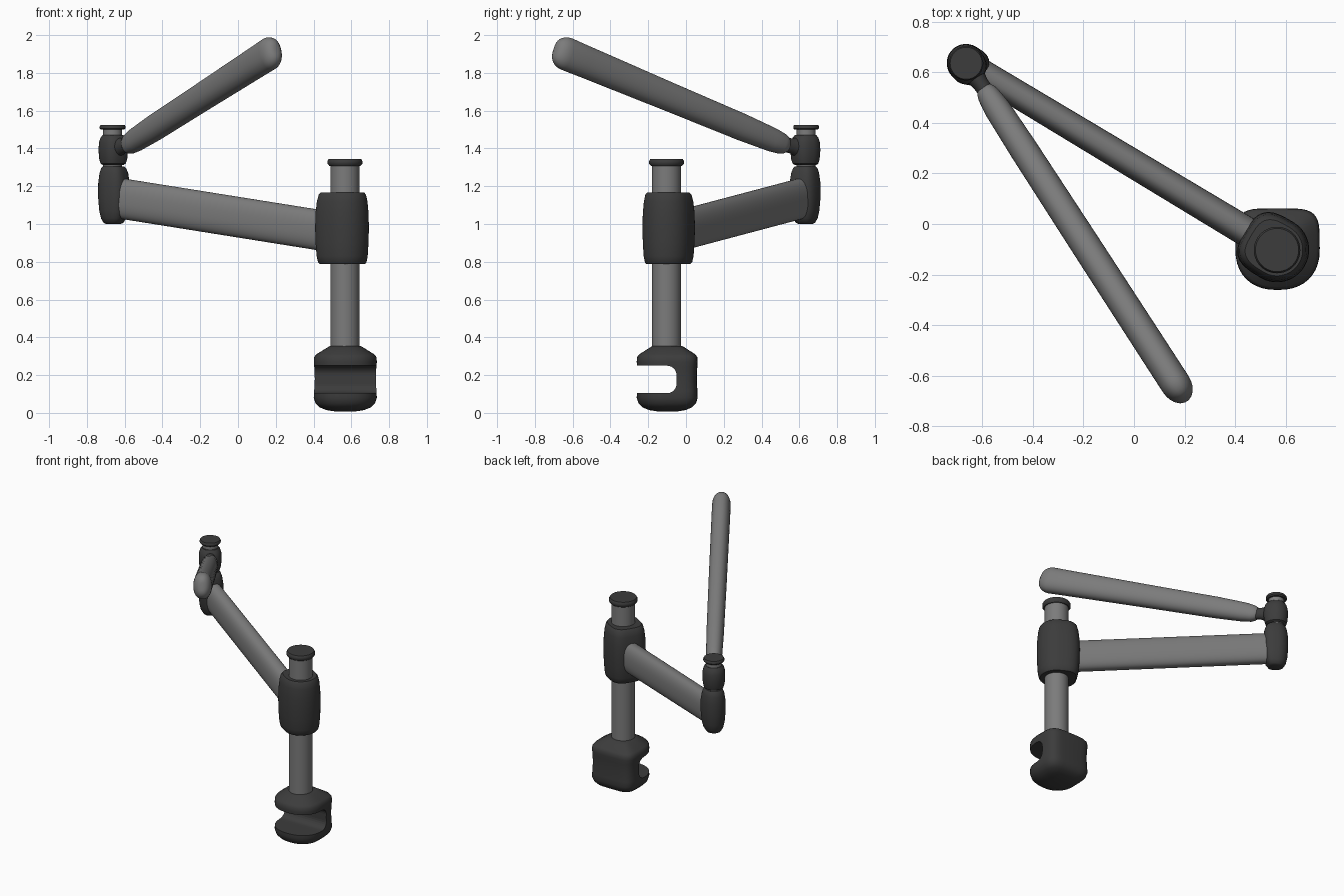
import bpy, bmesh, math
from mathutils import Vector

if "Cube" in bpy.data.objects:
    bpy.data.objects.remove(bpy.data.objects["Cube"])


def material(name, value):
    mat = bpy.data.materials.new(name)
    mat.use_nodes = True
    colour = (value, value, value, 1)
    mat.diffuse_color = colour
    mat.node_tree.nodes["Principled BSDF"].inputs["Base Color"].default_value = colour
    return mat


GREY = material("mid grey metal", 0.2)
DARK = material("dark grey plastic", 0.045)
UP = Vector((0, 0, 1))
SIDES = 40


def section(front, side, n_front=2, n_back=2, back=None):
    """Closed outline in (u, v): a superellipse with its own roundness on the +u half."""
    pts = []
    for i in range(SIDES):
        a = math.tau * i / SIDES
        c, s = math.cos(a), math.sin(a)
        n, r = (n_front, front) if c > 0 else (n_back, back or front)
        pts.append((math.copysign(abs(c) ** (2 / n), c) * r,
                    math.copysign(abs(s) ** (2 / n), s) * side))
    return pts


def finish(obj, angle=40):
    bpy.ops.object.select_all(action="DESELECT")
    obj.select_set(True)
    bpy.context.view_layer.objects.active = obj
    bpy.ops.object.shade_smooth_by_angle(angle=math.radians(angle))
    return obj


def loft(name, mat, origin, axis, u_dir, outline, rings):
    """Skin an outline along an axis; rings are (distance, u scale, v scale)."""
    axis = Vector(axis).normalized()
    u_dir = Vector(u_dir)
    u_dir = (u_dir - axis * u_dir.dot(axis)).normalized()
    v_dir = axis.cross(u_dir)
    bm = bmesh.new()
    loops = [[bm.verts.new(Vector(origin) + axis * d + u_dir * u * su + v_dir * v * sv)
              for u, v in outline] for d, su, sv in rings]
    for low, high in zip(loops, loops[1:]):
        for i in range(SIDES):
            j = (i + 1) % SIDES
            bm.faces.new((low[i], low[j], high[j], high[i]))
    bm.faces.new(loops[0][::-1])
    bm.faces.new(loops[-1])
    bmesh.ops.recalc_face_normals(bm, faces=bm.faces)
    mesh = bpy.data.meshes.new(name)
    bm.to_mesh(mesh)
    bm.free()
    mesh.materials.append(mat)
    obj = bpy.data.objects.new(name, mesh)
    bpy.context.collection.objects.link(obj)
    return finish(obj)


def upright(name, mat, centre, facing, outline, profile):
    """Vertical part from a (height, scale) profile."""
    return loft(name, mat, (*centre, 0), UP, facing, outline,
                [(z, s, s) for z, s in profile])


def disc_cap(name, centre, z0, z1, r):
    e = (z1 - z0) * 0.3
    upright(name, DARK, centre, (1, 0, 0), section(r, r),
            [(z0, 0.9), (z0 + e, 1), (z1 - e, 1), (z1, 0.93)])


POST = (0.566, -0.103)
ELBOW = (-0.664, 0.636)
ARM_DIR = Vector((ELBOW[0] - POST[0], ELBOW[1] - POST[1], 0)).normalized()

# Desk clamp: square at the back, round at the front, with a slot cut through
clamp = upright("desk_clamp", DARK, (POST[0] + 0.002, -0.098), (0, 1, 0),
                section(0.16, 0.167, 4.5, 2.3, 0.163),
                [(0.007, 0.3), (0.015, 0.6), (0.03, 0.82), (0.05, 0.94), (0.08, 1),
                 (0.115, 0.99), (0.18, 0.97), (0.24, 0.985), (0.27, 1), (0.295, 0.99),
                 (0.31, 0.92), (0.345, 0.58), (0.355, 0.48)])
bpy.ops.mesh.primitive_cube_add(size=1, location=(POST[0], -0.25, 0.177))
cutter = bpy.context.object
cutter.name = "clamp_slot_cutter"
cutter.scale = (0.6, 0.4, 0.146)
cutter.hide_render = True
bpy.ops.object.transform_apply(location=False, rotation=False, scale=True)
bevel = cutter.modifiers.new("round", "BEVEL")
bevel.width, bevel.segments = 0.05, 6
cut = clamp.modifiers.new("slot", "BOOLEAN")
cut.operation, cut.solver, cut.object = "DIFFERENCE", "EXACT", cutter
finish(clamp)
bpy.ops.object.modifier_apply(modifier=cut.name)
bpy.data.objects.remove(cutter)
finish(clamp)

# Post with its cap
upright("post", GREY, POST, (1, 0, 0), section(0.077, 0.077), [(0.33, 1), (1.32, 1)])
disc_cap("post_cap", POST, 1.308, 1.345, 0.092)

# Collar on the post, flattened towards the lower arm
upright("post_collar", DARK, POST, ARM_DIR, section(0.147, 0.128, 3.2, 2, 0.127),
        [(0.788, 0.84), (0.797, 0.9), (0.83, 0.95), (0.9, 0.985), (0.98, 1),
         (1.06, 0.985), (1.12, 0.94), (1.155, 0.88), (1.168, 0.8)])

# Lower arm
start = Vector((*POST, 0.953)) + ARM_DIR * 0.05
end = Vector((*ELBOW, 1.138)) - ARM_DIR * 0.03
loft("lower_arm", GREY, start, end - start, UP, section(0.107, 0.058, 2.4, 2.4),
     [(0, 1, 1.03), ((end - start).length, 1, 0.93)])

# Elbow: lower housing, pin, upper knuckle and cap
upright("elbow_housing", DARK, ELBOW, -ARM_DIR, section(0.086, 0.076, 3, 2, 0.077),
        [(1.0, 0.45), (1.006, 0.62), (1.03, 0.8), (1.07, 0.92), (1.14, 1),
         (1.22, 0.99), (1.27, 0.9), (1.295, 0.79), (1.305, 0.68)])
upright("elbow_pin", GREY, ELBOW, (1, 0, 0), section(0.05, 0.05), [(1.28, 1), (1.51, 1)])
disc_cap("elbow_cap", ELBOW, 1.499, 1.525, 0.068)

# Upper arm: tapered, rounded at both ends
low, tip = Vector((-0.592, 0.535, 1.413)), Vector((0.203, -0.692, 1.925))
reach = tip - low
length = reach.length
upright("elbow_knuckle", DARK, ELBOW, (reach.x, reach.y, 0),
        section(0.08, 0.074, 2.6, 2, 0.076),
        [(1.312, 0.7), (1.32, 0.86), (1.345, 0.95), (1.39, 1), (1.43, 0.97),
         (1.455, 0.87), (1.472, 0.7)])
rings = [(0, 0.4, 0.5), (0.012, 0.53, 0.64), (0.035, 0.63, 0.75), (0.1, 0.72, 0.87),
         (0.3, 0.81, 0.94), (length * 0.5, 0.87, 0.98), (length - 0.2, 0.97, 1)]
rings += [(length - 0.075 * (1 - math.sin(a)), 0.3 + 0.7 * math.cos(a), 0.15 + 0.85 * math.cos(a))
          for a in (math.radians(15 * k) for k in range(7))]
loft("upper_arm", GREY, low, reach, UP, section(0.088, 0.06, 2.2, 2.2), rings)

# Neck joining knuckle and upper arm
root = Vector((*ELBOW, 1.397))
neck = low + reach.normalized() * 0.03 - root
loft("arm_neck", DARK, root, neck, UP, section(0.042, 0.034),
     [(0.03, 1.25, 1.3), (0.075, 1.1, 1.1), (0.1, 0.95, 0.95), (neck.length, 0.9, 0.9)])
